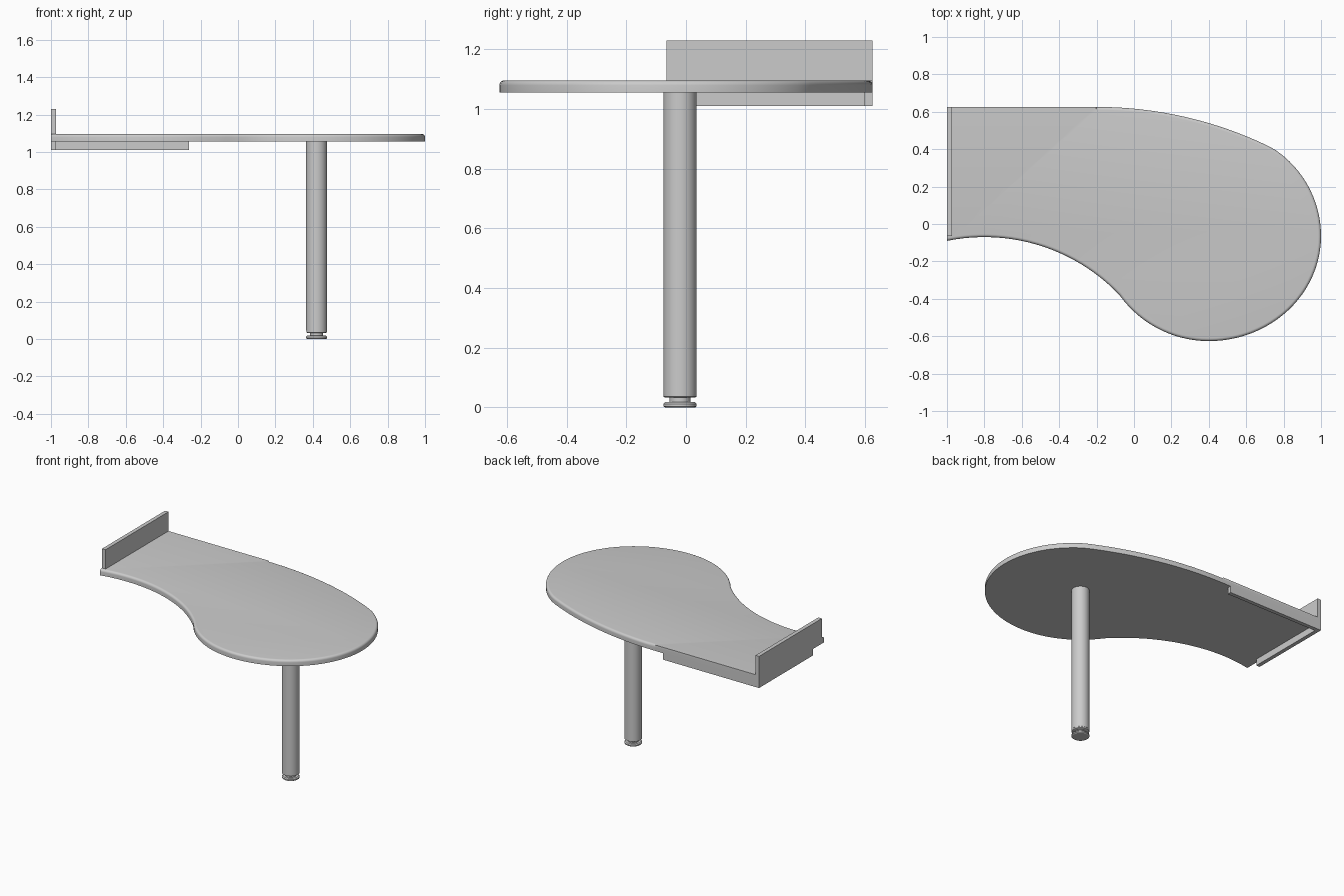
import bpy, bmesh
from math import sin, cos, pi, radians, atan2, hypot
from mathutils import Vector

if "Cube" in bpy.data.objects:
    bpy.data.objects.remove(bpy.data.objects["Cube"])


def finish(name, bm, smooth=True):
    bmesh.ops.recalc_face_normals(bm, faces=bm.faces[:])
    mesh = bpy.data.meshes.new(name)
    bm.to_mesh(mesh)
    bm.free()
    ob = bpy.data.objects.new(name, mesh)
    bpy.context.collection.objects.link(ob)
    if smooth:
        bpy.ops.object.select_all(action='DESELECT')
        ob.select_set(True)
        bpy.context.view_layer.objects.active = ob
        bpy.ops.object.shade_smooth_by_angle(angle=radians(32))
    return ob


def skin(bm, rings):
    """Join closed rings of points with quads and cap both ends."""
    loops = [[bm.verts.new(p) for p in r] for r in rings]
    n = len(loops[0])
    for a, b in zip(loops, loops[1:]):
        for i in range(n):
            j = (i + 1) % n
            bm.faces.new((a[i], a[j], b[j], b[i]))
    bm.faces.new(loops[0])
    bm.faces.new(loops[-1])


def box(name, x0, x1, y0, y1, z0, z1):
    bm = bmesh.new()
    skin(bm, [[(x0, y0, z), (x1, y0, z), (x1, y1, z), (x0, y1, z)] for z in (z0, z1)])
    return finish(name, bm, False)


def lathe(name, cx, cy, profile, n=48):
    bm = bmesh.new()
    skin(bm, [[(cx + r * cos(2 * pi * i / n), cy + r * sin(2 * pi * i / n), z)
               for i in range(n)] for r, z in profile])
    return finish(name, bm)


def arc(cx, cy, rx, ry, a0, a1, n):
    return [Vector((cx + rx * cos(a0 + (a1 - a0) * i / n),
                    cy + ry * sin(a0 + (a1 - a0) * i / n))) for i in range(n + 1)]


# Tabletop outline, clockwise: back sweep, round end, concave front
BACK = 0.626
R = 2.12
curve = arc(-0.2, BACK - R, R, R, pi / 2, pi / 2 - 0.448, 16)
curve += arc(0.443, -0.065, 0.557, 0.557, radians(59), 0, 18)[1:]
curve += arc(0.40, -0.065, 0.60, 0.561, 0, -pi / 2, 24)[1:]
curve += arc(0.40, -0.039, 0.587, 0.587, -pi / 2, -pi + radians(39.5), 14)[1:]
a0, a1 = atan2(0.656, 0.75), pi / 2 + 0.202
curve += arc(-0.8, -1.067, 0.997, 0.997, a0, a1, 24)[1:]
curve[-1].x = -1.0

# Inward direction at each curve point
inward = []
for i, p in enumerate(curve):
    t = (curve[min(i + 1, len(curve) - 1)] - curve[max(i - 1, 0)]).normalized()
    inward.append(Vector((t.y, -t.x)))
inward[-1] = Vector((0, 1))

# Tabletop: rounded upper edge on the curved sides only, square back and left sides
square = [Vector((-1, BACK)), Vector((-0.205, BACK))]
ZB, ZT, RZ, RI = 1.055, 1.096, 0.016, 0.016


def top_ring(inset, z):
    pts = square + [p + d * inset for p, d in zip(curve, inward)]
    return [(p.x, p.y, z) for p in pts]


rings = [top_ring(0, ZB)]
for k in range(6):
    a = k / 5 * pi / 2
    rings.append(top_ring(RI * (1 - cos(a)), ZT - RZ + RZ * sin(a)))
bm = bmesh.new()
skin(bm, rings)
finish("tabletop", bm)

# Upright end panel and the two rails under the top
box("end_panel", -1, -0.973, -0.065, BACK, ZT, 1.23)
box("side_rail", -1, -0.973, 0.03, BACK - 0.027, 1.01, ZB)
box("back_rail", -1, -0.263, BACK - 0.027, BACK, 1.01, ZB)

# Round leg with a levelling foot
LX, LY = 0.42, -0.02
lathe("leg_tube", LX, LY, [(0.056, 0.045), (0.056, ZB)])
lathe("leg_end_cap", LX, LY, [(0.050, 0.033), (0.055, 0.036), (0.055, 0.045)])
lathe("foot_stem", LX, LY, [(0.035, 0.016), (0.035, 0.033)])
lathe("foot_pad", LX, LY, [(0.050, 0), (0.056, 0.004), (0.056, 0.012), (0.050, 0.018)])
